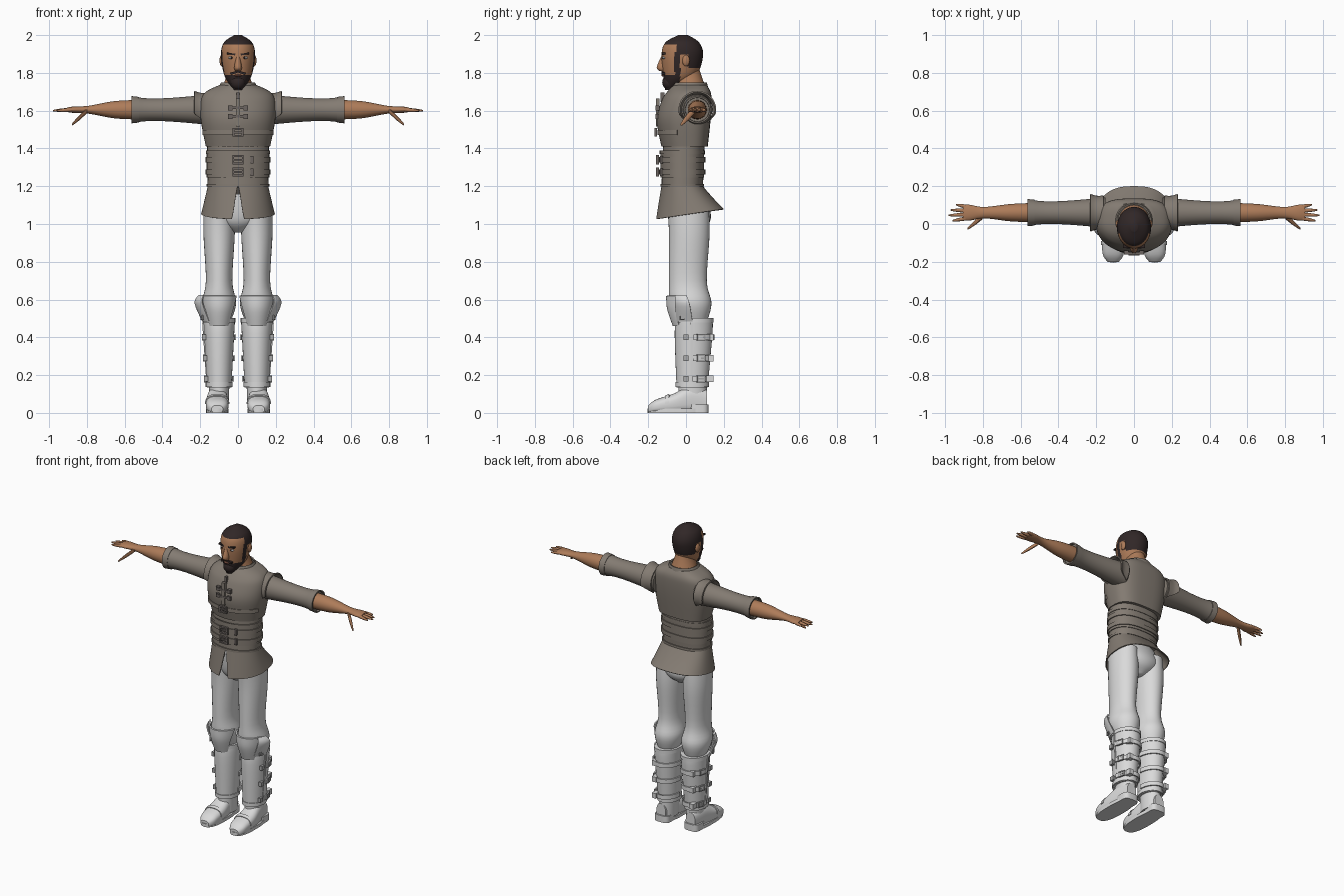
import bpy, bmesh
from math import cos, sin, radians, copysign
from mathutils import Matrix, Vector

if "Cube" in bpy.data.objects:
    bpy.data.objects.remove(bpy.data.objects["Cube"])


def material(name, *rgb):
    mat = bpy.data.materials.new(name)
    mat.use_nodes = True
    mat.diffuse_color = (*rgb, 1)
    shader = next(node for node in mat.node_tree.nodes if node.type == "BSDF_PRINCIPLED")
    shader.inputs["Base Color"].default_value = mat.diffuse_color
    return mat


CLOTH = material("grey_brown_cloth", .23, .2, .17)
STRAP = material("dark_strap", .15, .13, .12)
WHITE = material("off_white", .7, .7, .7)
STEEL = material("light_steel", .4, .4, .4)
SKIN = material("skin", .42, .2, .1)
HAIR = material("dark_hair", .03, .02, .02)
EYE = material("eye_white", .6, .6, .6)
LIPS = material("lips", .25, .1, .07)


def finish(name, bm, *mats, pair=False, paint=None):
    """Turn a bmesh into a smooth object, mirrored to the other side if paired."""
    bmesh.ops.recalc_face_normals(bm, faces=bm.faces)
    if paint:
        for face in bm.faces:
            face.material_index = paint(face.calc_center_median())
    mesh = bpy.data.meshes.new(name)
    bm.to_mesh(mesh)
    bm.free()
    obj = bpy.data.objects.new(name, mesh)
    bpy.context.collection.objects.link(obj)
    for mat in mats:
        mesh.materials.append(mat)
    bpy.ops.object.select_all(action="DESELECT")
    obj.select_set(True)
    bpy.context.view_layer.objects.active = obj
    bpy.ops.object.shade_smooth_by_angle(angle=radians(40))
    if pair:
        obj.modifiers.new("Mirror", "MIRROR").use_mirror_merge = False


def refine(rings, steps):
    """Smoothly interpolate between the given cross-sections."""
    rings = [Vector(ring) for ring in rings]
    padded = [rings[0], *rings, rings[-1]]
    out = []
    for before, start, end, after in zip(padded, rings, rings[1:], padded[3:]):
        leave, arrive = start + (end - before) / 6, end - (after - start) / 6
        for step in range(steps):
            t = step / steps
            u = 1 - t
            out.append(start * u**3 + leave * 3 * u * u * t + arrive * 3 * u * t * t + end * t**3)
    return out + [rings[-1]]


def loft(name, rings, *mats, axis="z", sides=32, steps=5, arc=None, thick=0,
         power=2, back=2, pair=False, shape=None, paint=None):
    """Skin over rings; an arc is a middle angle with a first and last half-span."""
    bm = bmesh.new()
    rows, rings = [], refine(rings, steps)
    middle, first, last = arc or (180, 180, 180)
    count = sides + 1 if arc else sides
    for i, (t, cu, cv, ru, rv) in enumerate(rings):
        span = first + (last - first) * i / (len(rings) - 1)
        row = []
        for k in range(count):
            angle = radians(middle + span * (2 * k / sides - 1))
            c, s = cos(angle), sin(angle)
            p = 2 / (back if s > 0 else power)
            u, v = cu + ru * copysign(abs(c)**p, c), cv + rv * copysign(abs(s)**p, s)
            co = Vector({"x": (t, u, v), "y": (u, t, v), "z": (u, v, t)}[axis])
            row.append(bm.verts.new(shape(co) if shape else co))
        rows.append(row)
    for low, high in zip(rows, rows[1:]):
        for k in range(sides):
            n = (k + 1) % count
            bm.faces.new((low[k], low[n], high[n], high[k]))
    if thick:
        bmesh.ops.recalc_face_normals(bm, faces=bm.faces)
        bmesh.ops.solidify(bm, geom=bm.faces[:], thickness=thick)
    else:
        bm.faces.new(rows[0])
        bm.faces.new(rows[-1])
    finish(name, bm, *mats, pair=pair, paint=paint)


# Cross-section helpers for the body, legs, feet and arms
LEG_X, FOOT_X = .1, .11
ARM_Y, ARM_Z = .06, 1.605


def body(z, half, front, back, x=0):
    return z, x, (front + back) / 2, half, (back - front) / 2


def leg(z, half, front, back):
    return body(z, half, front, back, LEG_X)


def foot(y, half, height):
    return y, FOOT_X, height / 2, half, height / 2


def arm(x, radius, flatness=1):
    return x, ARM_Y, ARM_Z, radius, radius * flatness


def band(name, z, height, girth, grow, mat, **options):
    """Thin strap following a cross-section, grown outwards."""
    _, cx, cy, rx, ry = girth
    rings = [(z + side * height / 2, cx, cy, rx + grow, ry + grow) for side in (-1, 1)]
    loft(name, rings, mat, steps=1, thick=.008, **options)


def block(bm, centre, size, tilt=0):
    spin = Matrix.Rotation(radians(tilt), 4, "Y")
    bmesh.ops.create_cube(bm, size=1, matrix=Matrix.Translation(centre) @ spin @ Matrix.Diagonal((*size, 1)))


def box(name, centre, size, mat, tilt=0, pair=False):
    bm = bmesh.new()
    block(bm, centre, size, tilt)
    finish(name, bm, mat, pair=pair)


def ball(name, centre, radii, mat, pair=False):
    bm = bmesh.new()
    bmesh.ops.create_uvsphere(bm, u_segments=16, v_segments=10, radius=1,
                              matrix=Matrix.Translation(centre) @ Matrix.Diagonal((*radii, 1)))
    finish(name, bm, mat, pair=pair)


def buckle(name, centre, width, mat, turn=0, pair=False):
    """Rectangular frame with a prong, facing the front before it is turned."""
    bm = bmesh.new()
    height, depth, rail = width * .8, width / 4, width / 6
    for side in (-1, 1):
        block(bm, (side * (width - rail) / 2, 0, 0), (rail, depth, height))
        block(bm, (0, 0, side * (height - rail) / 2), (width, depth, rail))
    block(bm, (0, 0, 0), (width, depth / 2, rail))
    bm.transform(Matrix.Translation(centre) @ Matrix.Rotation(radians(turn), 4, "Z"))
    finish(name, bm, mat, pair=pair)


def finger(name, root, tip, radius):
    root, tip = Vector(root), Vector(tip)
    rings = []
    for part in (0, .5, .9, 1):
        x, y, z = root.lerp(tip, part)
        size = radius * (1 - part**4 * .7)
        rings.append((x, y, z, size, size))
    loft(name, rings, SKIN, axis="x", sides=12, pair=True)


# Head, with hair and beard painted by region
def hair_rule(c):
    cap = c.z > 1.95 or (c.y > -.05 and c.z > 1.9) or (c.y > .01 and c.z > 1.83)
    sideburn = -.06 < c.y < -.03 and c.z < 1.91
    beard = c.y < -.03 and c.z < 1.785
    return cap or sideburn or beard


loft("head", [body(1.71, .02, -.11, -.07), body(1.78, .07, -.12, .05), body(1.89, .09, -.13, .09),
              body(1.96, .075, -.11, .07), body(2, .02, -.04, .01)],
     SKIN, HAIR, sides=64, steps=12, paint=hair_rule)
loft("neck", [body(1.68, .1, -.06, .12), body(1.79, .06, -.06, .08), body(1.86, .06, -.06, .06)], SKIN)
ball("ears", (.086, 0, 1.865), (.012, .02, .03), SKIN, pair=True)
loft("nose", [body(1.81, .015, -.14, -.1), body(1.83, .02, -.155, -.1), body(1.89, .01, -.13, -.1)], SKIN)
ball("eyes", (.034, -.115, 1.88), (.017, .01, .007), EYE, pair=True)
ball("irises", (.034, -.122, 1.88), (.006, .005, .006), HAIR, pair=True)
box("eyebrows", (.036, -.118, 1.9), (.044, .02, .009), HAIR, tilt=-8, pair=True)
box("moustache", (.018, -.12, 1.802), (.044, .02, .012), HAIR, tilt=18, pair=True)
ball("mouth", (0, -.12, 1.787), (.02, .01, .006), LIPS)
ball("chin_beard", (0, -.09, 1.75), (.04, .036, .04), HAIR)

# Jacket body, collar, slit skirt and sash
waist, chest = body(1.2, .16, -.13, .09), body(1.55, .197, -.155, .13)
loft("jacket_waist", [waist, body(1.45, .165, -.12, .1)], CLOTH, back=2.5)
loft("jacket_chest", [body(1.41, .17, -.13, .115), chest, body(1.65, .197, -.13, .135),
                      body(1.7, .17, -.1, .13), body(1.735, .1, -.07, .11)], CLOTH, sides=48, back=3)
loft("collar", [body(1.71, .11, -.08, .12), body(1.75, .09, -.07, .11)], CLOTH, arc=(90, 174, 166), thick=.008)


def hem(co):
    co.z += co.y * (1.2 - co.z)
    return co


loft("jacket_skirt", [waist, body(1.05, .195, -.16, .2)], CLOTH, sides=64, back=2.6, thick=.006,
     shape=hem, arc=(90, 179, 170))
band("waist_sash", 1.315, .14, waist, .006, CLOTH, back=2.5)
band("sash_top_edge", 1.38, .02, waist, .01, CLOTH, back=2.5)
band("hip_edge", 1.205, .015, waist, .006, CLOTH, back=2.5)

# Belts, buckles and chest fastenings
for label, z in ("upper", 1.34), ("lower", 1.275):
    band(label + "_belt", z, .028, waist, .012, CLOTH, back=2.5)
    buckle(label + "_belt_buckle", (0, -.15, z), .06, STRAP)
    box(label + "_belt_loop", (.075, -.13, z), (.016, .016, .04), STRAP)
band("chest_strap", 1.485, .026, chest, -.003, CLOTH, arc=(270, 75, 75))
buckle("chest_buckle", (0, -.16, 1.485), .056, STRAP)
box("chest_placket", (0, -.15, 1.59), (.022, .02, .15), CLOTH)
box("collar_tie", (0, -.125, 1.67), (.014, .02, .05), STRAP)
for label, z in ("upper", 1.615), ("lower", 1.57):
    box(label + "_toggle_bar", (0, -.155, z), (.1, .014, .012), STRAP)
    box(label + "_toggle_ends", (.042, -.15, z), (.024, .022, .026), STRAP, pair=True)

# Sleeves, shoulder caps, forearms and hands
loft("sleeves", [arm(.15, .08), arm(.35, .063), arm(.47, .06), arm(.55, .068)], CLOTH, axis="x", pair=True)
loft("sleeve_cuffs", [arm(.525, .068), arm(.563, .072)], CLOTH, axis="x", thick=.008, pair=True)
loft("shoulder_caps", [arm(.16, .09), arm(.2, .09), arm(.23, .1)], CLOTH, axis="x",
     arc=(90, 140, 100), thick=.008, pair=True)
loft("forearms", [arm(.5, .052), arm(.65, .046), arm(.79, .03, .7), arm(.87, .042, .4), arm(.905, .04, .3)],
     SKIN, axis="x", pair=True)
for i, (label, tip) in enumerate((("index", .96), ("middle", .98), ("ring", .97), ("little", .94))):
    offset = (i - 1.5) / 50
    finger(label + "_fingers", (.88, ARM_Y + offset, ARM_Z), (tip, ARM_Y + offset * 1.4, 1.6), .01)
finger("thumbs", (.8, .04, 1.6), (.88, -.025, 1.525), .014)

# Trousers
loft("trouser_seat", [body(.955, .03, -.03, .07), body(1, .12, -.08, .12), body(1.06, .165, -.1, .13),
                      body(1.16, .155, -.11, .09)], WHITE)
loft("trouser_legs", [leg(1.1, .08, -.1, .12), leg(.95, .083, -.09, .125), leg(.7, .07, -.09, .11),
                      leg(.58, .09, -.085, .135), leg(.48, .06, -.03, .11)], WHITE, pair=True)

# Boots: shafts, rims, ankles, feet, soles and heels
shin, calf = leg(.135, .065, -.05, .115), leg(.42, .08, -.06, .14)
loft("boot_shafts", [shin, calf, leg(.5, .085, -.05, .14)], WHITE, pair=True)
band("boot_top_rims", .49, .025, calf, .006, WHITE, pair=True)
band("boot_lower_rims", .15, .025, shin, .006, WHITE, pair=True)
loft("boot_ankles", [leg(.03, .05, -.04, .11), leg(.16, .055, -.04, .11)], WHITE, pair=True)
loft("boot_feet", [foot(-.2, .03, .04), foot(-.16, .055, .07), foot(-.07, .06, .1), foot(.02, .05, .14),
                   foot(.11, .035, .12)], WHITE, axis="y", power=3, back=2.5, pair=True)
loft("boot_soles", [body(z, .06, -.205, .11, FOOT_X) for z in (0, .022)], WHITE,
     steps=1, power=2.6, back=2.6, pair=True)
loft("boot_heels", [body(z, .053, .015, .12, FOOT_X) for z in (0, .045)], WHITE,
     steps=1, power=3.5, back=3.5, pair=True)
loft("toe_straps", [foot(-.11, .064, .092), foot(-.09, .064, .1)], WHITE, axis="y", thick=.005,
     arc=(90, 90, 90), back=2.5, pair=True)

# Knee guards with flared outer wings
loft("knee_guards", [leg(.46, .07, -.07, .13), leg(.55, .09, -.1, .15), leg(.62, .1, -.105, .15)], WHITE,
     arc=(270, 45, 70), thick=.01, pair=True)
loft("knee_wings", [leg(.485, .09, -.07, .13), leg(.58, .13, -.09, .14), leg(.625, .11, -.09, .13)], WHITE,
     arc=(335, 28, 15), thick=.008, pair=True)
buckle("knee_buckles", (.19, -.02, .505), .03, STEEL, turn=75, pair=True)

# Boot side flaps, straps and buckles
box("boot_side_flaps", (.172, .03, .31), (.012, .012, .34), WHITE, tilt=4, pair=True)
for label, z in ("top", .4), ("middle", .29), ("bottom", .18):
    radius = .06 + z / 20
    girth = leg(z, radius, -.06, .12 + z / 20)
    band(label + "_boot_straps", z, .028, girth, .01, WHITE, arc=(90, 90, 90), pair=True)
    buckle(label + "_boot_buckles", (LEG_X + radius, .08, z), .045, STEEL, turn=105, pair=True)
    box(label + "_boot_studs", (LEG_X + radius, 0, z), (.02, .028, .028), STEEL, pair=True)
    box(label + "_strap_tips", (.14, .125, z), (.03, .04, .034), WHITE, pair=True)
